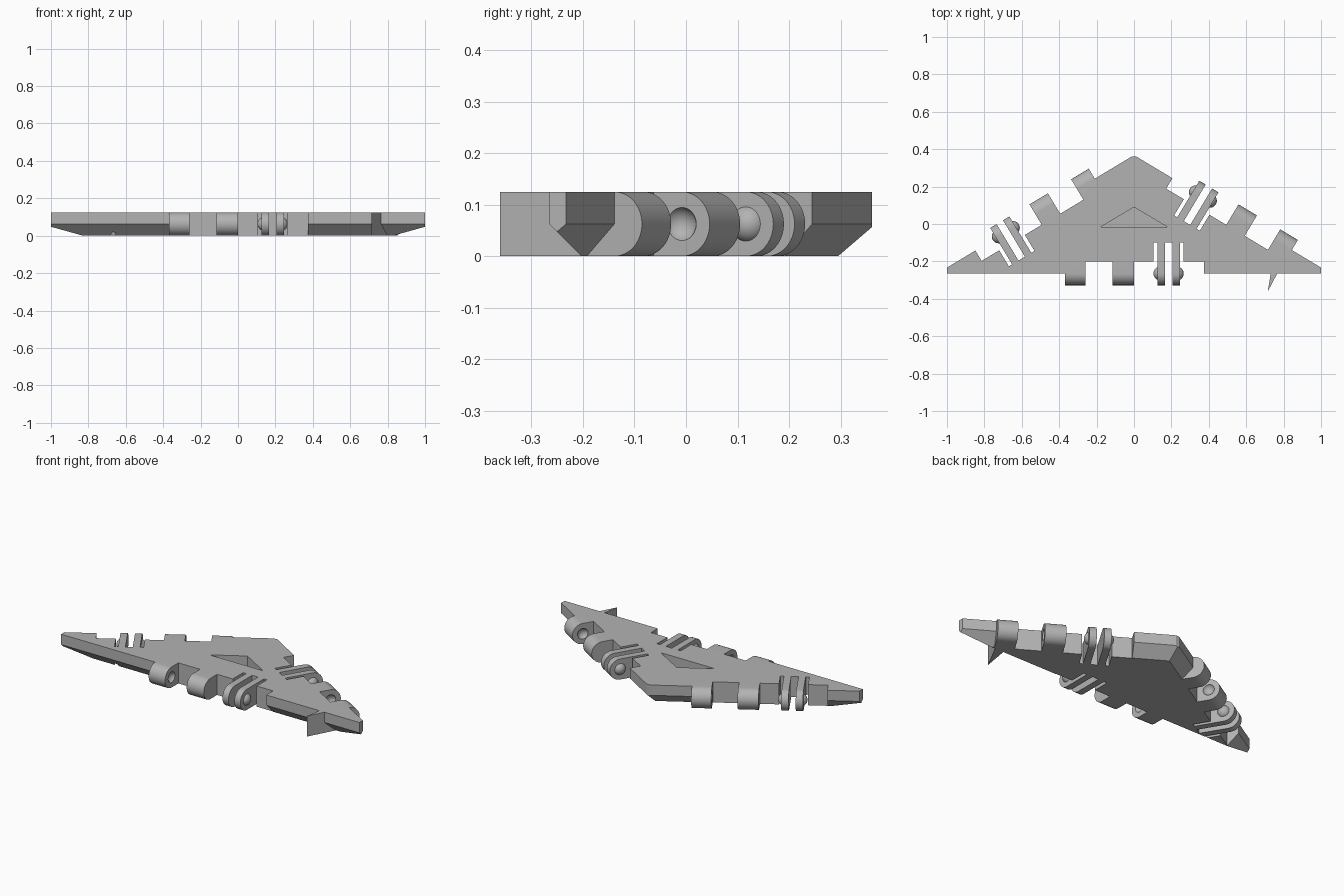
import bpy
import bmesh
from math import sin, cos, tan, pi, radians
from mathutils import Matrix, Vector

cube = bpy.data.objects.get("Cube")
if cube:
    bpy.data.objects.remove(cube, do_unlink=True)

T = 0.125            # plate thickness
R = T / 2            # hinge radius and edge chamfer
ANG = radians(31)    # base angle of the triangle
FRONT, PEAK = -0.265, 0.368
POCKET = 0.065       # depth of the hinge pockets
HALF = (PEAK - FRONT) / tan(ANG)

grey = bpy.data.materials.new("plain grey")
grey.use_nodes = True
colour = (0.45, 0.45, 0.45, 1)
grey.diffuse_color = colour
grey.node_tree.nodes["Principled BSDF"].inputs["Base Color"].default_value = colour


def make(name, bm, matrix=Matrix()):
    bmesh.ops.recalc_face_normals(bm, faces=bm.faces)
    bm.transform(matrix)
    mesh = bpy.data.meshes.new(name)
    bm.to_mesh(mesh)
    bm.free()
    obj = bpy.data.objects.new(name, mesh)
    bpy.context.collection.objects.link(obj)
    mesh.materials.append(grey)
    return obj


def loft(rings):
    """Closed solid through rings with equal point counts."""
    bm = bmesh.new()
    loops = [[bm.verts.new(p) for p in ring] for ring in rings]
    for a, b in zip(loops, loops[1:]):
        for i in range(len(a)):
            j = (i + 1) % len(a)
            bm.faces.new((a[i], a[j], b[j], b[i]))
    bm.faces.new(loops[0])
    bm.faces.new(loops[-1])
    return bm


def prism(points, z0, z1):
    return loft([[(x, y, z) for x, y in points] for z in (z0, z1)])


def box(x0, x1, y0, y1):
    return prism([(x0, y0), (x1, y0), (x1, y1), (x0, y1)], -0.1, 0.3)


def sphere(x, radius):
    bm = bmesh.new()
    bmesh.ops.create_uvsphere(bm, u_segments=32, v_segments=16, radius=radius,
                              matrix=Matrix.Translation((x, 0, R)))
    return bm


def capsule(x0, x1):
    """Hinge leaf: half-round outer end, square inner end."""
    arc = [(-R * sin(pi * i / 24), R - R * cos(pi * i / 24)) for i in range(25)]
    outline = arc + [(POCKET, T), (POCKET, 0)]
    return loft([[(x, y, z) for y, z in outline] for x in (x0, x1)])


def cut(obj, cutter):
    cutter.hide_render = True
    mod = obj.modifiers.new("cut", 'BOOLEAN')
    mod.operation = 'DIFFERENCE'
    mod.solver = 'EXACT'
    mod.object = cutter
    bpy.context.view_layer.objects.active = obj
    bpy.ops.object.modifier_apply(modifier=mod.name)
    bpy.data.objects.remove(cutter, do_unlink=True)


def smooth(obj):
    bpy.ops.object.select_all(action='DESELECT')
    obj.select_set(True)
    bpy.context.view_layer.objects.active = obj
    bpy.ops.object.shade_smooth_by_angle(angle=radians(30))


# Triangular plate with its lower edges chamfered
def triangle(inset, z):
    side = HALF - inset / tan(ANG / 2)
    return [(-side, FRONT + inset, z), (side, FRONT + inset, z),
            (0, PEAK - inset / cos(ANG), z)]


body = make("triangle_plate", loft([triangle(R, 0), triangle(0, R), triangle(0, T)]))

# Blunt the three corners
cut(body, make("tip_cutter", box(1, 1.3, -1, 1)))
cut(body, make("tip_cutter", box(-1.3, -1, -1, 1)))
cut(body, make("peak_cutter", box(-0.5, 0.5, 0.361, 0.6)))

# Shallow triangular recess in the top
cut(body, make("recess_cutter", prism([(-0.18, -0.017), (0.18, -0.017), (0, 0.09)], R, 0.3)))

# Hinge sets: local x runs along the edge, local y points inwards
mid_y = (FRONT + PEAK) / 2
edges = {"front": (0, FRONT, 0),
         "left": (HALF / 2, mid_y, pi - ANG),
         "right": (-HALF / 2, mid_y, pi + ANG)}
for side, (ex, ey, turn) in edges.items():
    place = Matrix.Translation((ex, ey, 0)) @ Matrix.Rotation(turn, 4, 'Z')

    # Pocket and the slots that free the flexible prongs
    cut(body, make("pocket_cutter", box(-0.37, 0.375, -0.1, POCKET), place))
    for x0, x1 in ((0.105, 0.125), (0.165, 0.205), (0.245, 0.265)):
        cut(body, make("slot_cutter", box(x0, x1, -0.1, 0.165), place))

    # Knuckles with a socket on the faces that look at each other
    for n, (x0, x1, socket) in enumerate(((-0.37, -0.26, -0.245), (-0.115, 0, -0.13))):
        knuckle = make(f"{side}_knuckle_{n + 1}", capsule(x0, x1), place)
        cut(knuckle, make("socket_cutter", sphere(socket, 0.0355), place))
        smooth(knuckle)

    # Prongs with a ball on the outer faces
    for n, (x0, x1, ball) in enumerate(((0.125, 0.165, 0.141), (0.205, 0.245, 0.229))):
        smooth(make(f"{side}_prong_{n + 1}", capsule(x0, x1), place))
        bm = sphere(ball, 0.037)
        # Keep only the cap that stands out of the prong
        outward = Vector((-1 if n == 0 else 1, 0, 0))
        face_x = x0 if n == 0 else x1
        bmesh.ops.bisect_plane(bm, geom=bm.verts[:] + bm.edges[:] + bm.faces[:],
                               plane_co=(face_x, 0, 0), plane_no=outward, clear_inner=True)
        smooth(make(f"{side}_ball_{n + 1}", bm, place))

# Thin pointed fin on the front edge
make("fin", prism([(0.715, -0.361), (0.8, -0.2), (0.742, -0.2)], 0, T))
